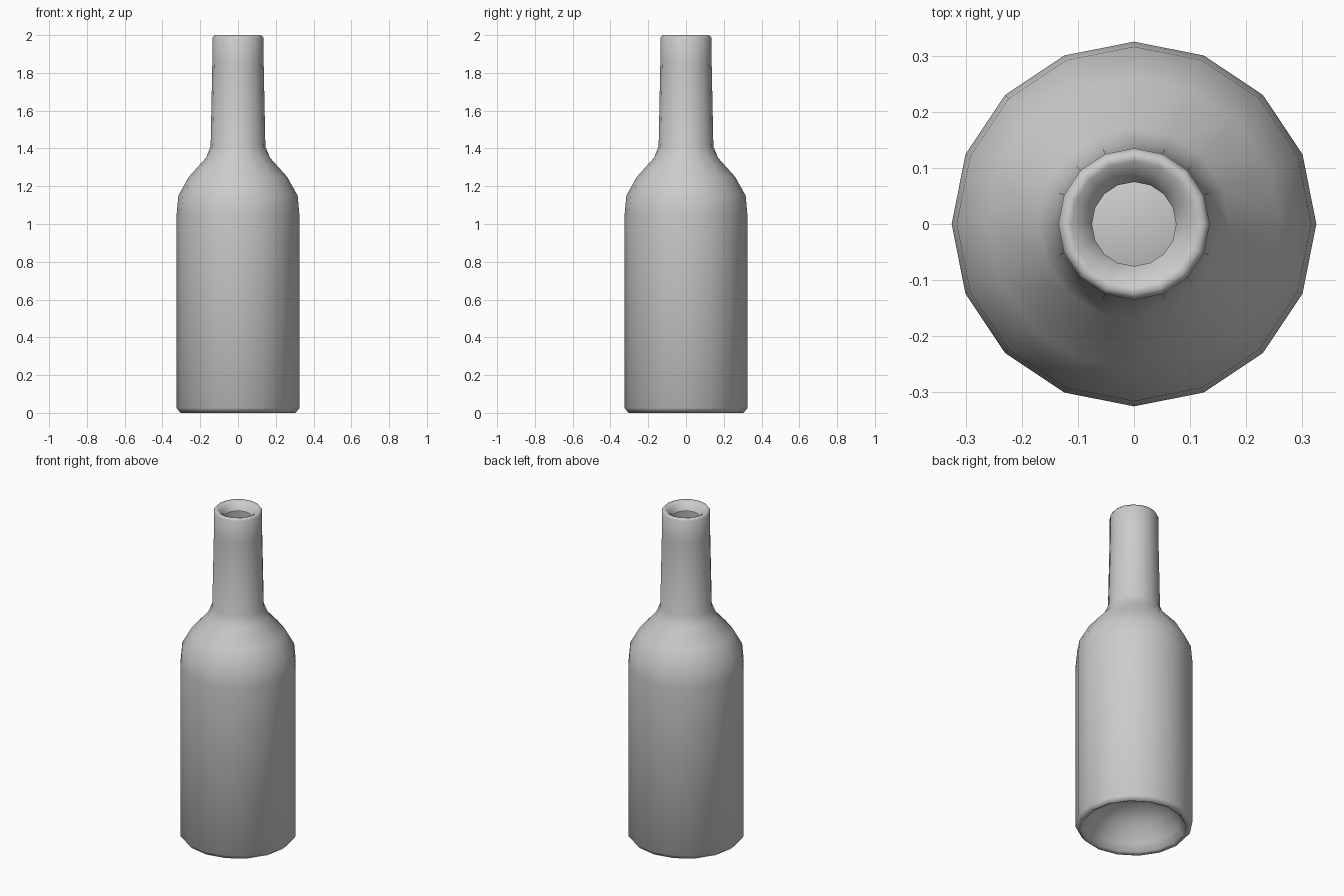
import bpy, bmesh, math

if "Cube" in bpy.data.objects:
    bpy.data.objects.remove(bpy.data.objects["Cube"])

SIDES = 16

# Profile (radius, height): punt under the base, body, shoulder, neck, lip, throat
PROFILE = [
    (0.11, 0.19), (0.20, 0.14), (0.26, 0.05), (0.285, 0.01), (0.305, 0.0),
    (0.325, 0.025), (0.325, 1.05), (0.316, 1.15), (0.26, 1.25),
    (0.17, 1.35), (0.145, 1.41), (0.136, 1.85), (0.135, 1.985),
    (0.125, 2.0), (0.112, 1.995), (0.09, 1.98), (0.075, 1.95),
]


def lathe(name, profile, sides):
    bm = bmesh.new()
    rings = []
    for r, z in profile:
        rings.append([bm.verts.new((r * math.cos(2 * math.pi * i / sides),
                                    r * math.sin(2 * math.pi * i / sides), z))
                      for i in range(sides)])
    for a, b in zip(rings, rings[1:]):
        for i in range(sides):
            j = (i + 1) % sides
            bm.faces.new((a[i], a[j], b[j], b[i]))
    # Close the top of the punt
    apex = bm.verts.new((0, 0, profile[0][1] + 0.02))
    for i in range(sides):
        bm.faces.new((rings[0][(i + 1) % sides], rings[0][i], apex))
    for f in bm.faces:
        f.smooth = True
    mesh = bpy.data.meshes.new(name)
    bm.to_mesh(mesh)
    bm.free()
    obj = bpy.data.objects.new(name, mesh)
    bpy.context.collection.objects.link(obj)
    return obj


# Bottle, open at the mouth
lathe("bottle", PROFILE, SIDES)
